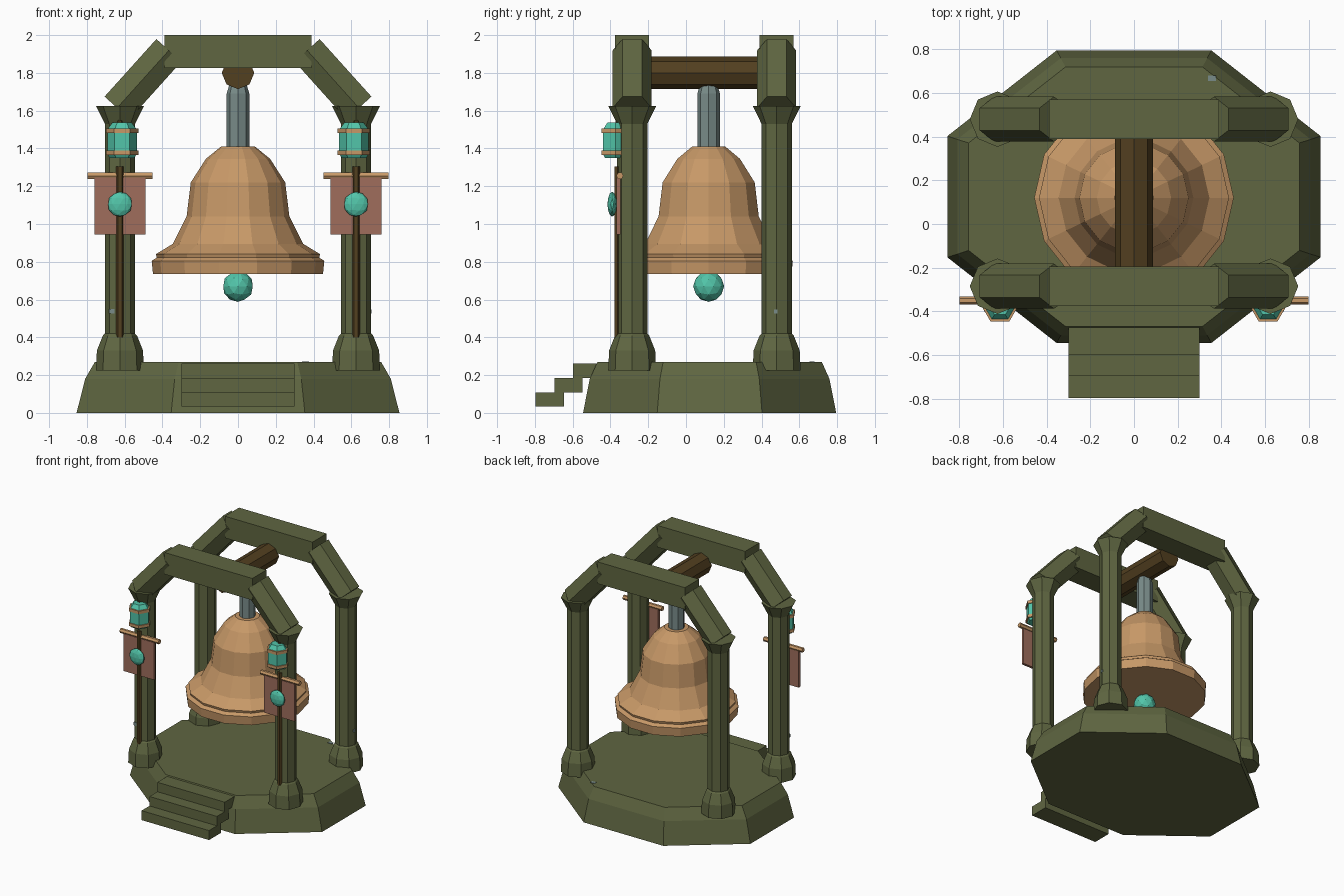
import bpy, bmesh, math
from mathutils import Matrix, Vector

cube = bpy.data.objects.get("Cube")
if cube:
    bpy.data.objects.remove(cube, do_unlink=True)


def material(name, rgb):
    m = bpy.data.materials.new(name)
    m.use_nodes = True
    m.diffuse_color = (*rgb, 1)
    m.node_tree.nodes["Principled BSDF"].inputs["Base Color"].default_value = (*rgb, 1)
    return m


STONE = material("mossy stone", (0.115, 0.133, 0.053))
COPPER = material("copper", (0.57, 0.315, 0.136))
TEAL = material("teal glass", (0.085, 0.56, 0.40))
CLOTH = material("red cloth", (0.35, 0.155, 0.107))
WOOD = material("dark wood", (0.084, 0.05, 0.014))
STEEL = material("grey steel", (0.19, 0.26, 0.25))


def finish(bm, name, mat, matrix):
    bmesh.ops.recalc_face_normals(bm, faces=bm.faces)
    mesh = bpy.data.meshes.new(name)
    bm.to_mesh(mesh)
    bm.free()
    mesh.materials.append(mat)
    obj = bpy.data.objects.new(name, mesh)
    obj.matrix_world = matrix
    bpy.context.collection.objects.link(obj)
    return obj


def lathe(name, mat, profile, sides, loc, turn=0.0, squash=1.0, rot=None):
    """Revolve (radius, height) points into a closed faceted solid."""
    bm = bmesh.new()
    rings = []
    for r, z in profile:
        angles = [turn + math.tau * i / sides for i in range(sides)]
        rings.append([bm.verts.new((r * math.cos(a), r * squash * math.sin(a), z)) for a in angles])
    for low, high in zip(rings, rings[1:]):
        for i in range(sides):
            j = (i + 1) % sides
            bm.faces.new((low[i], low[j], high[j], high[i]))
    bm.faces.new(rings[0][::-1])
    bm.faces.new(rings[-1])
    return finish(bm, name, mat, Matrix.Translation(loc) @ (rot or Matrix()))


def rod(name, mat, start, end, radius, sides, turn=0.0):
    start, end = Vector(start), Vector(end)
    axis = end - start
    rot = axis.to_track_quat('Z', 'Y').to_matrix().to_4x4()
    return lathe(name, mat, [(radius, 0), (radius, axis.length)], sides, start, turn, rot=rot)


def box(name, mat, low, high):
    bm = bmesh.new()
    bmesh.ops.create_cube(bm, size=1)
    low, high = Vector(low), Vector(high)
    bmesh.ops.scale(bm, vec=high - low, verts=bm.verts)
    return finish(bm, name, mat, Matrix.Translation((low + high) / 2))


def ball(name, mat, loc, radius, depth=1.0):
    bm = bmesh.new()
    bmesh.ops.create_icosphere(bm, subdivisions=2, radius=radius)
    bmesh.ops.scale(bm, vec=(1, depth, 1), verts=bm.verts)
    return finish(bm, name, mat, Matrix.Translation(loc))


MID_Y = 0.12
FRONT_Y, BACK_Y = -0.285, 0.48
POST_X = 0.625

# Octagonal platform and floating steps
lathe("platform", STONE, [(0.925, 0), (0.876, 0.18), (0.82, 0.27)], 8,
      (0, 0.125, 0), math.pi / 8, 0.784)
for i in range(3):
    y = -0.797 + 0.1 * i
    z = 0.033 + 0.076 * i
    box(f"step_{i + 1}", STONE, (-0.3, y, z), (0.3, y + 0.15, z + 0.076))

# Two arches: posts, sloped braces and top beams
post_profile = [(0.127, 0.225), (0.122, 0.33), (0.09, 0.41), (0.08, 0.42),
                (0.08, 1.53), (0.127, 1.625)]
for row, y in (("front", FRONT_Y), ("back", BACK_Y)):
    box(f"{row}_top_beam", STONE, (-0.39, y - 0.09, 1.825), (0.39, y + 0.09, 2.0))
    for side, s in (("left", 1), ("right", -1)):
        lathe(f"{row}_{side}_post", STONE, post_profile, 8, (s * POST_X, y, 0))
        brace = lathe(f"{row}_{side}_brace", STONE, [(0.103, -0.205), (0.103, 0.205)], 6,
                      (s * 0.503, y, 1.767), math.pi / 2, 1,
                      Matrix.Rotation(-s * math.radians(42), 4, 'Y'))

# Cross beam, hanger, bell and clapper
rod("cross_beam", WOOD, (0, FRONT_Y + 0.08, 1.8), (0, BACK_Y - 0.08, 1.8), 0.086, 8)
lathe("hanger", STEEL, [(0.06, 1.40), (0.06, 1.69), (0.045, 1.74)], 8, (0, MID_Y, 0))
bell_profile = [(0.45, 0.735), (0.457, 0.805), (0.43, 0.822), (0.435, 0.84), (0.345, 0.895),
                (0.272, 1.04), (0.25, 1.22), (0.17, 1.345), (0.09, 1.41)]
lathe("bell", COPPER, bell_profile, 14, (0, MID_Y, 0))
ball("clapper", TEAL, (0, MID_Y, 0.67), 0.082)

# Poles, banners and lanterns on the front posts
for side, s in (("left", 1), ("right", -1)):
    x = s * POST_X
    rod(f"{side}_pole", WOOD, (x, -0.362, 0.40), (x, -0.362, 1.305), 0.02, 6)
    rod(f"{side}_lantern_hook", WOOD, (x, -0.362, 1.5), (x, -0.35, 1.59), 0.018, 6)
    rod(f"{side}_banner_rod", COPPER, (x - 0.173, -0.35, 1.255), (x + 0.173, -0.35, 1.255), 0.019, 6)
    box(f"{side}_banner", CLOTH, (x - 0.135, -0.367, 0.945), (x + 0.135, -0.347, 1.245))
    ball(f"{side}_banner_gem", TEAL, (x, -0.391, 1.105), 0.066, 0.38)
    lantern = (s * 0.614, -0.372, 0)
    lathe(f"{side}_lantern_glass", TEAL, [(0.065, 1.35), (0.078, 1.37), (0.078, 1.50), (0.05, 1.538)],
          6, lantern)
    for part, z in (("lower", 1.365), ("upper", 1.482)):
        lathe(f"{side}_lantern_{part}_band", COPPER, [(0.086, z), (0.086, z + 0.024)], 6, lantern)

# Small worn chips
box("front_post_chip", STEEL, (-0.682, -0.353, 0.525), (-0.655, -0.345, 0.55))
box("back_post_chip", STEEL, (0.698, 0.465, 0.525), (0.706, 0.485, 0.547))
box("floor_chip", STEEL, (0.34, 0.655, 0.268), (0.375, 0.68, 0.273))
